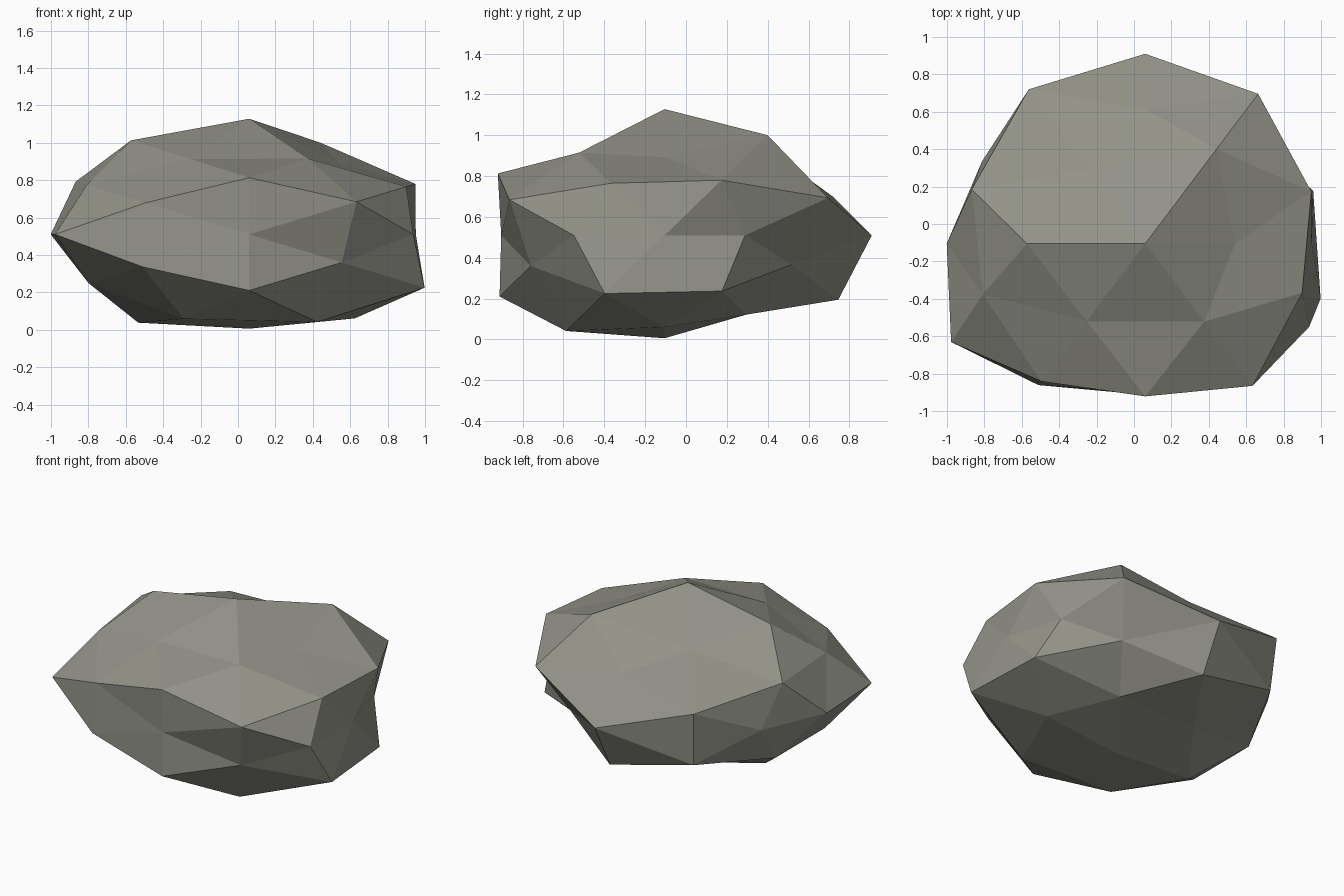
import bpy
import bmesh
from mathutils import Vector

cube = bpy.data.objects.get("Cube")
if cube:
    bpy.data.objects.remove(cube, do_unlink=True)

# Rock proportions and the point its facets radiate from
CENTRE = Vector((0.06, -0.105, 0.51))
STRETCH = Vector((1.22, 1.0, 0.6))

# Golden-ratio building blocks of a once-subdivided icosahedron
GOLD = (1 + 5 ** 0.5) / 2
HALF, THIN, WIDE = 0.5, 0.5 / GOLD, 0.5 * GOLD

# Each direction family with its bulge in percent, ordered by sign (+ before -)
FAMILIES = [
    ((1, 0, 0), (73, 87)),
    ((0, 1, 0), (101.5, 80)),
    ((0, 0, 1), (103, 84)),
    ((1, 0, GOLD), (75, 88, 98.5, 92.5)),
    ((0, GOLD, 1), (84.5, 100, 96, 95)),
    ((GOLD, 1, 0), (75, 84.5, 84, 100)),
    ((THIN, HALF, WIDE), (101, 80, 83.5, 96.5, 79, 80, 83, 93)),
    ((WIDE, THIN, HALF), (90, 91, 85, 95, 94, 87, 88, 87)),
    ((HALF, WIDE, THIN), (99, 77, 94, 81, 102, 98, 91, 93.5)),
]


def mirrored(direction):
    """All sign variants of a direction, as unit vectors."""
    sx, sy, sz = [(1, -1) if c else (1,) for c in direction]
    x, y, z = direction
    return [Vector((x * i, y * j, z * k)).normalized()
            for i in sx for j in sy for k in sz]


def make_material(name, colour):
    mat = bpy.data.materials.new(name)
    mat.use_nodes = True
    mat.diffuse_color = colour
    shader = next(n for n in mat.node_tree.nodes if n.type == "BSDF_PRINCIPLED")
    shader.inputs["Base Color"].default_value = colour
    shader.inputs["Roughness"].default_value = 0.9
    return mat


# Faceted sphere: hull of the unit directions
bm = bmesh.new()
bulge = {}
for direction, percents in FAMILIES:
    for unit, percent in zip(mirrored(direction), percents):
        bulge[bm.verts.new(unit)] = percent / 100
bmesh.ops.convex_hull(bm, input=list(bm.verts))

# Push every corner in or out, then squash into the boulder shape
for vert, amount in bulge.items():
    vert.co = CENTRE + vert.co * STRETCH * amount
bmesh.ops.recalc_face_normals(bm, faces=list(bm.faces))

mesh = bpy.data.meshes.new("boulder")
bm.to_mesh(mesh)
bm.free()
mesh.materials.append(make_material("stone grey", (0.29, 0.29, 0.25, 1)))
boulder = bpy.data.objects.new("boulder", mesh)
bpy.context.collection.objects.link(boulder)
